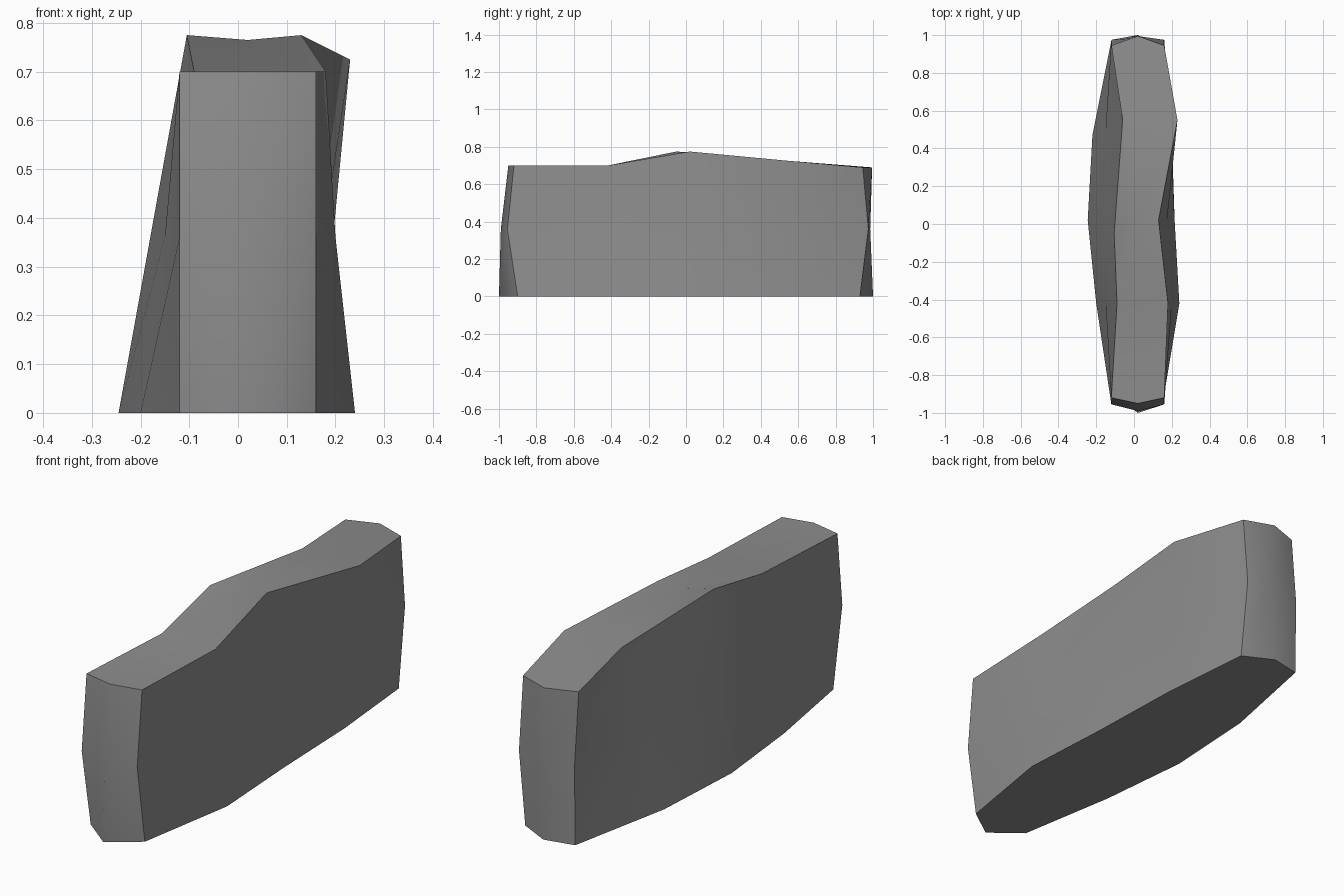
import bpy
import bmesh

cube = bpy.data.objects.get("Cube")
if cube:
    bpy.data.objects.remove(cube, do_unlink=True)

# Outlines run counter-clockwise: front end, left side, back end, right side
BASE = [(-.12, -.89), (.02, -1), (.16, -.90), (.24, -.42), (.215, .02), (.20, .48),
        (.16, .93), (.02, 1), (-.12, .97), (-.22, .47), (-.245, .02), (-.20, -.42)]
WAIST = [(-.12, -.955), (.02, -.99), (.16, -.955), (.20, -.42), (.175, .02), (.195, .50),
         (.16, .975), (.02, .985), (-.12, .975), (-.15, .50), (-.18, 0), (-.15, -.42)]
CREST = [(-.12, -.92), (.02, -.95), (.16, -.92), (.18, -.42), (.13, .02), (.23, .55),
         (.16, .945), (.02, .995), (-.12, .945), (-.06, .55), (-.105, -.05), (-.09, -.42)]
CREST_HEIGHT = [.70, .70, .70, .70, .775, .725, .69, .69, .69, .725, .775, .70]
WAIST_HEIGHT = .36
PANELS = ["front"] * 2 + ["left"] * 4 + ["back"] * 2 + ["right"] * 4


def stone_material():
    colour = (.27, .27, .27, 1)
    mat = bpy.data.materials.new("grey stone")
    mat.use_nodes = True
    mat.diffuse_color = colour
    shader = next(n for n in mat.node_tree.nodes if n.type == 'BSDF_PRINCIPLED')
    shader.inputs["Base Color"].default_value = colour
    shader.inputs["Roughness"].default_value = 1
    return mat


bm = bmesh.new()
panel_of = {}
count = len(BASE)


def add_face(verts, panel):
    face = bm.faces.new(verts)
    face.smooth = True
    panel_of[face] = panel


# Rings of the wall, from the ground up
base = [bm.verts.new((x, y, 0)) for x, y in BASE]
waist = [bm.verts.new((x, y, WAIST_HEIGHT)) for x, y in WAIST]
crest = [bm.verts.new((x, y, z)) for (x, y), z in zip(CREST, CREST_HEIGHT)]

# Sides and ends
for low, high in ((base, waist), (waist, crest)):
    for i in range(count):
        j = (i + 1) % count
        add_face((low[i], low[j], high[j], high[i]), PANELS[i])

# Underside
add_face(base[::-1], "underside")

# Top, laid in strips between the two long edges, with a slight dip at the peak
dip = bm.verts.new((.02, 0, .765))
left_edge, right_edge = crest[2:7], [crest[0]] + crest[:7:-1]
add_face(crest[:3] + [crest[3], crest[11]], "top")
add_face([crest[9], crest[5]] + crest[6:9], "top")
for k in (1, 2):
    a, b = left_edge[k], left_edge[k + 1]
    c, d = right_edge[k + 1], right_edge[k]
    add_face((a, b, dip), "top")
    add_face((c, d, dip), "top")
    if k == 1:
        add_face((d, a, dip), "top")
    else:
        add_face((b, c, dip), "top")

# Keep hard edges only where two different panels meet
for edge in bm.edges:
    edge.smooth = len({panel_of[f] for f in edge.link_faces}) == 1
bmesh.ops.recalc_face_normals(bm, faces=bm.faces)

mesh = bpy.data.meshes.new("stone_wall")
bm.to_mesh(mesh)
bm.free()
mesh.materials.append(stone_material())
wall = bpy.data.objects.new("stone_wall", mesh)
bpy.context.collection.objects.link(wall)
